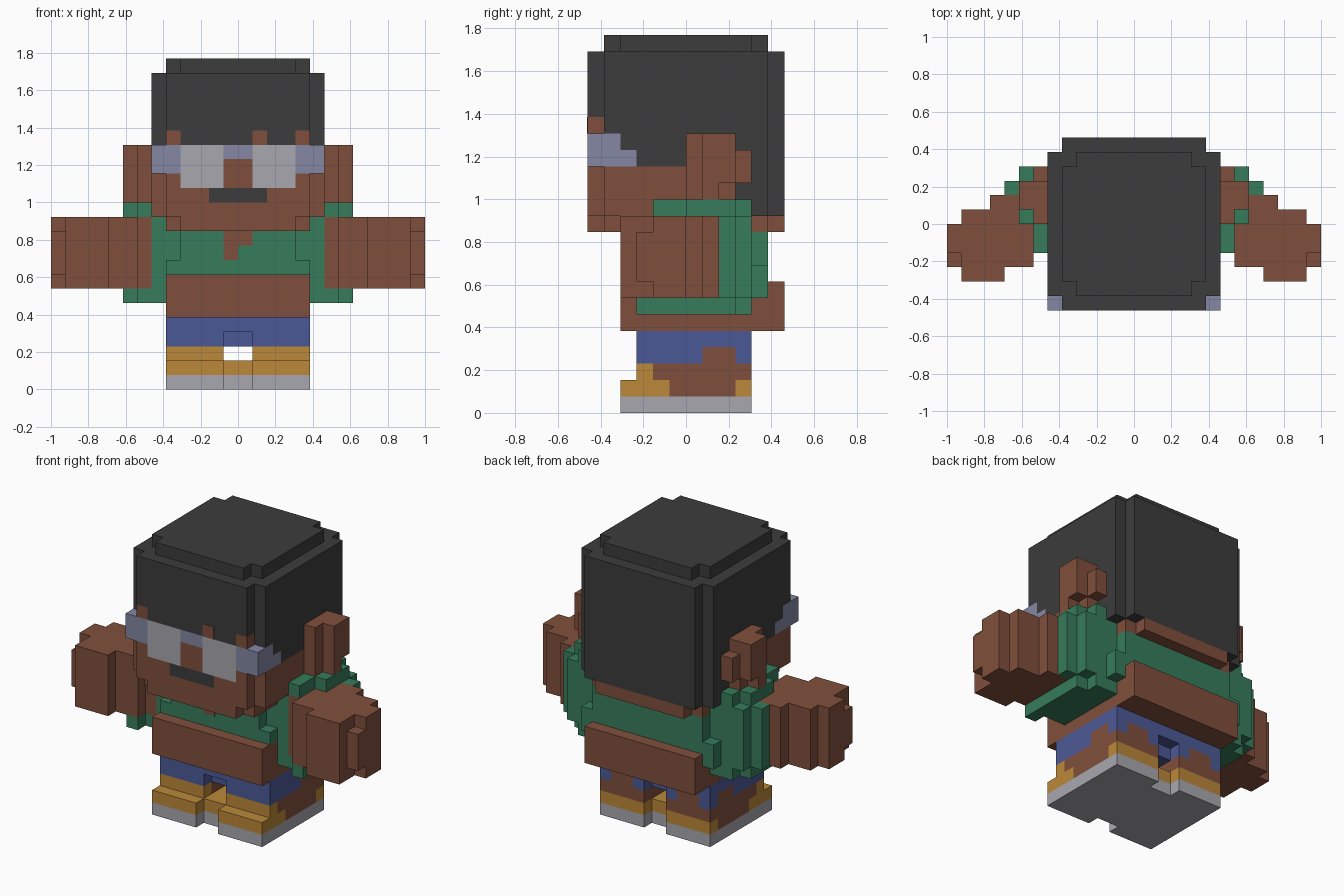
import bpy, bmesh, math
from mathutils import Vector

if "Cube" in bpy.data.objects:
    bpy.data.objects.remove(bpy.data.objects["Cube"])

U = 1 / 13  # one cell


def material(name, rgb):
    m = bpy.data.materials.new(name)
    lin = [((c / 255 + 0.055) / 1.055) ** 2.4 for c in rgb]
    m.diffuse_color = (*lin, 1)
    m.use_nodes = True
    m.node_tree.nodes["Principled BSDF"].inputs["Base Color"].default_value = m.diffuse_color
    return m


MATS = {
    "skin": material("brown skin", (128, 79, 60)),
    "hair": material("charcoal hair", (60, 60, 60)),
    "shirt": material("green shirt", (55, 124, 92)),
    "pants": material("blue denim", (75, 89, 150)),
    "shoe": material("ochre shoe", (187, 136, 57)),
    "sole": material("light grey", (167, 167, 175)),
    "frame": material("lavender frame", (131, 135, 163)),
}


def blocks(name, *boxes, mirror=True):
    """Fill cells box by box (later boxes repaint, None carves) and skin them."""
    cells = {}
    for colour, x0, x1, y0, y1, z0, z1 in boxes:
        for x in range(x0, x1):
            for y in range(y0, y1):
                for z in range(z0, z1):
                    for cx in ((x, -1 - x) if mirror else (x,)):
                        if colour is None:
                            cells.pop((cx, y, z), None)
                        else:
                            cells[cx, y, z] = colour
    used = sorted(set(cells.values()))
    bm = bmesh.new()
    verts = {}
    for cell, colour in cells.items():
        for axis in range(3):
            for side in (0, 1):
                near = list(cell)
                near[axis] += 2 * side - 1
                if tuple(near) in cells:
                    continue
                a, b = (axis + 1) % 3, (axis + 2) % 3
                ring = []
                for da, db in ((0, 0), (1, 0), (1, 1), (0, 1)):
                    p = list(cell)
                    p[axis] += side
                    p[a] += da
                    p[b] += db
                    p = tuple(p)
                    if p not in verts:
                        verts[p] = bm.verts.new(Vector(p) * U)
                    ring.append(verts[p])
                face = bm.faces.new(ring if side else ring[::-1])
                face.material_index = used.index(colour)
    # merge flat regions of one colour
    bmesh.ops.dissolve_limit(bm, angle_limit=math.radians(1), verts=bm.verts[:],
                             edges=bm.edges[:], delimit={'MATERIAL'})
    mesh = bpy.data.meshes.new(name)
    bm.to_mesh(mesh)
    bm.free()
    for c in used:
        mesh.materials.append(MATS[c])
    ob = bpy.data.objects.new(name, mesh)
    bpy.context.collection.objects.link(ob)


# Head: hair mass, face, hairline, mouth
blocks("head",
       ("hair", -6, 6, -5, 5, 12, 22), ("hair", -5, 5, -6, 6, 12, 22),
       ("hair", -5, 5, -4, 4, 22, 23), ("hair", -4, 4, -5, 5, 22, 23),
       ("skin", -5, 5, -5, 5, 11, 12), ("skin", -4, 4, -6, 6, 11, 12),
       ("skin", -5, 5, -6, -5, 12, 17),           # face
       ("skin", 5, 6, -5, 3, 12, 15),             # cheeks
       ("skin", 5, 6, 3, 4, 12, 13),
       ("skin", 4, 5, -6, -5, 17, 18),            # temples
       ("hair", -2, 2, -6, -5, 13, 14),           # mouth
       (None, 1, 4, -6, -5, 14, 17), (None, 4, 6, -6, -4, 15, 17),
       (None, 5, 6, -4, -3, 15, 16), (None, 0, 1, -6, -5, 16, 17))
# Single gap in the fringe, a thin plate
blocks("fringe_gap", ("skin", 1, 2, -6, -5, 17, 18), mirror=False)
bpy.data.objects["fringe_gap"].location.y = -0.002

# Glasses: lenses, bridge, temples
blocks("glasses",
       ("sole", 1, 4, -6, -5, 14, 17), ("frame", 0, 1, -6, -5, 16, 17),
       ("frame", 4, 6, -6, -4, 15, 17), ("frame", 5, 6, -4, -3, 15, 16))

# Ears
blocks("ears",
       ("skin", 6, 7, 0, 3, 14, 17), ("skin", 6, 7, 3, 4, 14, 16),
       ("skin", 7, 8, 1, 3, 14, 17), ("skin", 6, 7, 0, 3, 13, 14),
       ("skin", 7, 8, 1, 2, 13, 14))

# Shirt with open collar
blocks("shirt",
       ("shirt", 0, 4, -3, 5, 8, 11), ("shirt", 4, 5, -3, 5, 8, 9),
       ("shirt", 4, 5, -2, 5, 9, 11), ("shirt", 5, 6, -2, 4, 6, 12),
       ("shirt", 5, 6, 4, 5, 7, 9), ("shirt", 0, 5, 4, 5, 9, 11))
blocks("collar_opening", ("skin", -1, 0, -3, -2, 9, 11),
       ("skin", 0, 1, -3, -2, 10, 11), mirror=False)
bpy.data.objects["collar_opening"].location.y = -0.002

# Bare belly band
blocks("belly", ("skin", -5, 5, -4, 6, 5, 8))

# Sleeves
blocks("sleeves",
       ("shirt", 6, 7, 0, 4, 7, 12), ("shirt", 7, 8, 2, 4, 7, 12),
       ("shirt", 8, 9, 2, 3, 7, 12), ("shirt", 6, 7, -2, 4, 12, 13),
       ("shirt", 7, 8, 0, 3, 12, 13), ("shirt", 6, 7, -2, 4, 6, 7),
       ("shirt", 7, 8, -3, 3, 6, 7))

# Arms and fists
blocks("arms",
       ("skin", 6, 7, -2, 0, 7, 12), ("skin", 7, 9, -3, 2, 7, 12),
       ("skin", 9, 10, -4, 2, 7, 12), ("skin", 10, 12, -4, 1, 7, 12),
       ("skin", 12, 13, -3, 0, 8, 11), ("skin", 12, 13, -2, 0, 7, 12))

# Shorts with bare patches on the outer back of the thighs
blocks("shorts",
       ("pants", 0, 5, -3, 4, 4, 5), ("pants", 1, 5, -3, 4, 3, 4),
       ("pants", 0, 1, -2, 3, 3, 4), ("skin", 4, 5, 1, 3, 3, 4),
       ("skin", 2, 4, 3, 4, 3, 4))

# Lower legs
blocks("legs",
       ("skin", 1, 5, -2, 4, 2, 3), ("shoe", 1, 4, -3, -2, 2, 3),
       ("shoe", 4, 5, -3, -2, 2, 3), ("skin", 4, 5, -2, -1, 2, 3))

# Shoes and soles
blocks("shoes",
       ("sole", 0, 5, -3, 3, 0, 1), ("sole", 1, 5, -4, 4, 0, 1),
       ("shoe", 0, 5, -3, 3, 1, 2), ("shoe", 1, 5, -4, 4, 1, 2),
       ("skin", 4, 5, -1, 3, 1, 2))
